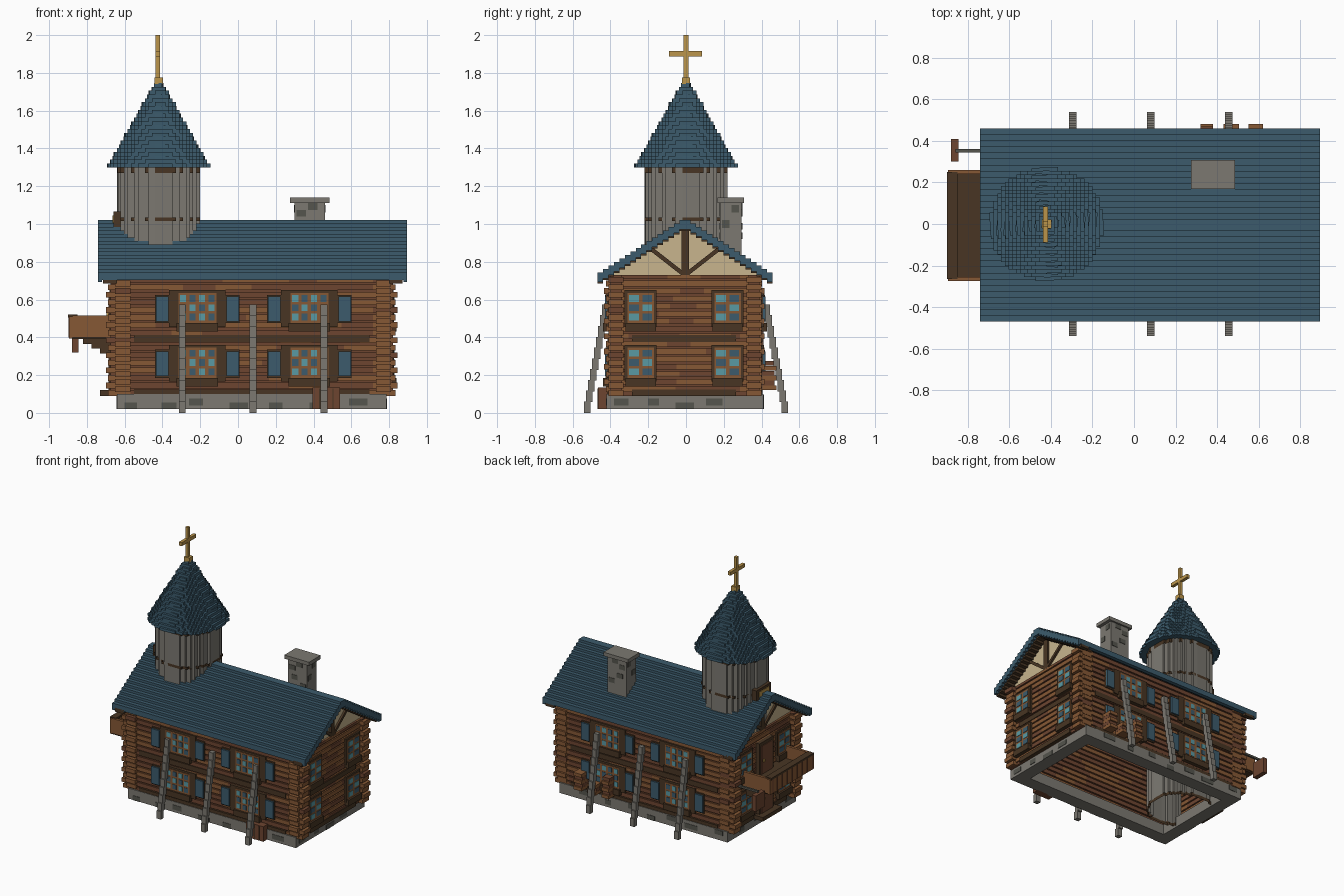
import bpy, bmesh, math, random
from mathutils import Matrix, Vector

random.seed(4)
cube = bpy.data.objects.get("Cube")
if cube:
    bpy.data.objects.remove(cube)

# ---- colours
COLOURS = {
    "roof_blue": (0.045, 0.105, 0.15),
    "log_orange": (0.24, 0.098, 0.035),
    "log_rust": (0.155, 0.06, 0.03),
    "dark_timber": (0.065, 0.036, 0.017),
    "stone": (0.20, 0.19, 0.165),
    "dark_stone": (0.09, 0.09, 0.075),
    "plaster": (0.58, 0.46, 0.27),
    "gold": (0.50, 0.30, 0.07),
    "glass": (0.10, 0.32, 0.37),
}
NAMES = list(COLOURS)
MATS = []
for mat_name, rgb in COLOURS.items():
    m = bpy.data.materials.new(mat_name)
    m.use_nodes = True
    m.diffuse_color = (*rgb, 1)
    bsdf = m.node_tree.nodes["Principled BSDF"]
    bsdf.inputs["Base Color"].default_value = (*rgb, 1)
    bsdf.inputs["Roughness"].default_value = 0.9
    MATS.append(m)


class Part:
    """Collects boxes and prisms into one named object."""

    def __init__(self, name):
        self.name, self.bm = name, bmesh.new()

    def box(self, x, y, z, mat, turn=None):
        size = [abs(a[1] - a[0]) for a in (x, y, z)]
        mid = Vector([(a[0] + a[1]) / 2 for a in (x, y, z)])
        mtx = Matrix.Translation(mid) @ (turn or Matrix()) @ Matrix.Diagonal((*size, 1))
        made = bmesh.ops.create_cube(self.bm, size=1, matrix=mtx)
        for f in {f for v in made["verts"] for f in v.link_faces}:
            f.material_index = NAMES.index(mat)

    def prism(self, base, offset, mat, caps=True):
        a = [self.bm.verts.new(p) for p in base]
        b = [self.bm.verts.new(Vector(p) + Vector(offset)) for p in base]
        n = len(a)
        faces = [self.bm.faces.new((a[i], a[(i + 1) % n], b[(i + 1) % n], b[i])) for i in range(n)]
        if caps:
            faces += [self.bm.faces.new(a[::-1]), self.bm.faces.new(b)]
        for f in faces:
            f.material_index = NAMES.index(mat)

    def done(self):
        bmesh.ops.recalc_face_normals(self.bm, faces=self.bm.faces)
        mesh = bpy.data.meshes.new(self.name)
        self.bm.to_mesh(mesh)
        self.bm.free()
        for m in MATS:
            mesh.materials.append(m)
        bpy.context.collection.objects.link(bpy.data.objects.new(self.name, mesh))


# wall faces: u runs along the wall, d is the distance outwards
def on_wall(part, wall, u, d, z, mat):
    axis, face, sign = {"front": (1, -0.41, -1), "back": (1, 0.40, 1),
                        "right": (0, 0.81, 1), "left": (0, -0.65, -1)}[wall]
    out = sorted(face + sign * t for t in d)
    part.box(*((u, out) if axis else (out, u)), z, mat)


SPAN = {"front": (-0.70, 0.845), "back": (-0.70, 0.845),
        "right": (-0.435, 0.415), "left": (-0.435, 0.415)}

# ---- stone foundation ring with darker patches
p = Part("foundation")
BASE = {"front": (-0.64, 0.785), "back": (-0.64, 0.785), "right": (-0.42, 0.41), "left": (-0.42, 0.41)}
p.box((-0.64, 0.785), (-0.42, -0.32), (0.02, 0.1), "stone")
p.box((-0.64, 0.785), (0.31, 0.41), (0.02, 0.1), "stone")
p.box((-0.64, -0.54), (-0.32, 0.31), (0.02, 0.1), "stone")
p.box((0.685, 0.785), (-0.32, 0.31), (0.02, 0.1), "stone")
SHIFT = {"front": 0.01, "back": 0.01, "right": -0.025, "left": -0.01}
for wall, (lo, hi) in BASE.items():
    u = lo + 0.04
    while u < hi - 0.12:
        w = random.uniform(0.05, 0.11)
        z = random.choice((0.02, 0.04, 0.06))
        s = SHIFT[wall]
        on_wall(p, wall, (u, u + w), (s - 0.004, s + 0.003), (z, z + 0.035), "dark_stone")
        u += w + random.uniform(0.06, 0.16)
p.done()

# ---- log walls: crossing logs, courses staggered at the corners
p = Part("log_walls")
COURSE = 0.04
for wall, (lo, hi) in SPAN.items():
    side = wall in ("right", "left")
    on_wall(p, wall, (lo + 0.025, hi - 0.025), (-0.07, -0.01), (0.09, 0.73), "log_rust")
    for i in range(16):
        z = 0.09 + i * COURSE + (COURSE / 2 if side else 0)
        top = min(z + COURSE - 0.01, 0.73)
        inset = 0.0 if i % 2 else 0.012
        ends = [lo + inset, lo + 0.13]
        while ends[-1] < hi - 0.4:
            ends.append(ends[-1] + random.uniform(0.12, 0.28))
        ends += [hi - 0.13, hi - inset]
        for k, (a, b) in enumerate(zip(ends, ends[1:])):
            corner = k in (0, len(ends) - 2)
            odds = 0.85 if corner else (0.6 if side else 0.4)
            mat = "log_orange" if random.random() < odds else "log_rust"
            on_wall(p, wall, (a, b), (-0.08, 0.0), (z, top), mat)
p.done()

# ---- dark floor beams
p = Part("floor_beams")
for wall, (lo, hi) in SPAN.items():
    for z in ((0.09, 0.125), (0.375, 0.412)):
        on_wall(p, wall, (lo + 0.15, hi - 0.15), (-0.02, 0.006), z, "dark_timber")
p.done()


# ---- windows
def window(part, wall, c, z, half, shutters):
    frame = half + (0.05 if shutters else 0.015)
    on_wall(part, wall, (c - frame, c + frame), (-0.01, 0.012), (z - 0.02, z + 0.175), "dark_timber")
    on_wall(part, wall, (c - half, c + half), (0, 0.016), (z, z + 0.16), "log_orange")
    cols = 4 if shutters else 2
    cell = 2 * half / cols
    for i in range(cols):
        for j in range(3):
            u, v = c - half + cell * i, z + 0.008 + 0.049 * j
            mat = "roof_blue" if (i + j) % 2 else "glass"
            on_wall(part, wall, (u + 0.009, u + cell - 0.009), (0.01, 0.019), (v + 0.007, v + 0.042), mat)
    on_wall(part, wall, (c - half - 0.01, c + half + 0.01), (0, 0.03), (z - 0.045, z), "dark_timber")
    if shutters:
        for s in (-1, 1):
            a, b = sorted((c + s * (frame + 0.003), c + s * (frame + 0.07)))
            on_wall(part, wall, (a, b), (0, 0.02), (z + 0.01, z + 0.14), "roof_blue")
            on_wall(part, wall, (a - 0.004, b + 0.004), (-0.01, 0.008), (z, z + 0.15), "dark_timber")


for wall in SPAN:
    p = Part(wall + "_windows")
    long_wall = wall in ("front", "back")
    for c in ((-0.215, 0.378) if long_wall else (-0.24, 0.22)):
        for z in (0.185, 0.475):
            window(p, wall, c, z, 0.1 if long_wall else 0.07, long_wall)
    p.done()

# ---- doors on the left wall
p = Part("doors")
for z, h in ((0.12, 0.24), (0.41, 0.25)):
    on_wall(p, "left", (-0.09, 0.08), (0, 0.03), (z, z + h), "dark_timber")
    on_wall(p, "left", (-0.07, 0.06), (0.01, 0.035), (z, z + h - 0.025), "log_rust")
    on_wall(p, "left", (0.03, 0.045), (0.03, 0.045), (z + 0.1, z + 0.12), "gold")
on_wall(p, "left", (-0.12, 0.11), (0, 0.08), (0.09, 0.12), "dark_timber")
p.done()

# ---- balcony
p = Part("balcony")
p.box((-0.88, -0.64), (-0.265, 0.25), (0.39, 0.42), "dark_timber")
p.box((-0.895, -0.875), (-0.275, 0.26), (0.395, 0.51), "log_orange")
p.box((-0.90, -0.85), (-0.265, 0.25), (0.505, 0.52), "dark_timber")
for y in (-0.275, 0.24):
    p.box((-0.875, -0.66), (y, y + 0.02), (0.40, 0.515), "log_orange")
for k in range(9):
    y = -0.255 + k * 0.06
    p.box((-0.898, -0.87), (y, y + 0.008), (0.40, 0.505), "log_rust")
for y in (-0.22, -0.01, 0.19):
    for k in range(3):
        p.box((-0.82 + 0.045 * k, -0.64), (y, y + 0.03), (0.365 - 0.025 * k, 0.39), "dark_timber")
p.done()

# ---- hanging sign
p = Part("hanging_sign")
p.box((-0.88, -0.845), (0.30, 0.41), (0.32, 0.44), "log_rust")
p.box((-0.86, -0.64), (0.345, 0.36), (0.44, 0.455), "dark_stone")
p.done()

# ---- plaster gables with timber braces
p = Part("gables")
for x, out in ((0.775, 1), (-0.615, -1)):
    p.prism([(x, -0.415, 0.725), (x, 0.405, 0.725), (x, -0.005, 0.985)], (0.02 * out, 0, 0), "plaster")
    face = sorted((x, x + 0.035 * out))
    p.box(face, (-0.025, 0.015), (0.73, 0.97), "dark_timber")
    for s in (-1, 1):
        mid = s * 0.1 - 0.005
        p.box(face, (mid - 0.125, mid + 0.125), (0.795, 0.817), "dark_timber",
              Matrix.Rotation(s * math.radians(38), 4, "X"))
p.done()

# ---- stepped roof with drooping verge boards
p = Part("main_roof")
STEPS, RUN, DROP = 16, 0.029, 0.0185
for i in range(STEPS):
    z = 1.022 - i * DROP
    for s in (-1, 1):
        y = sorted((-0.005 + s * RUN * i, -0.005 + s * RUN * (i + 1)))
        p.box((-0.74, 0.895), y, (z - 0.04, z), "roof_blue")
        for a, b in ((-0.74, -0.72), (0.875, 0.895)):
            p.box((a, b), y, (z - 0.052, z - 0.001), "roof_blue")
        for a, b in ((-0.715, -0.64), (0.80, 0.87)):
            p.box((a, b), y, (z - 0.06, z - 0.03), "dark_timber")
p.done()

# ---- chimney
p = Part("chimney")
p.box((0.30, 0.46), (0.18, 0.295), (0.80, 1.12), "stone")
p.box((0.275, 0.485), (0.168, 0.308), (1.112, 1.14), "stone")
for x, z in ((0.31, 1.04), (0.40, 0.92), (0.37, 1.075), (0.33, 0.97)):
    p.box((x, x + 0.05), (0.177, 0.298), (z, z + 0.035), "dark_stone")
for y, z in ((0.19, 0.98), (0.24, 1.06)):
    p.box((0.297, 0.463), (y, y + 0.04), (z, z + 0.04), "dark_stone")
p.done()


# ---- round tower on a stepped outline
def stepped_circle(cx, r, z, v=0.0183):
    quarter, i = [], 0
    while i * v < r - 1e-6:
        x = i * v
        y = max(v, round(math.sqrt(r * r - x * x) / v) * v)
        for q in ((x, y), (min(x + v, r), y)):
            if not quarter or (Vector(q) - Vector(quarter[-1])).length > 1e-5:
                quarter.append(q)
        i += 1
    pts = []
    for _ in range(4):
        pts += [(cx + x, y, z) for x, y in quarter[1:]]
        quarter = [(y, -x) for x, y in quarter]
    return pts


TX = -0.42
p = Part("tower")
p.prism(stepped_circle(TX, 0.215, 0.05), (0, 0, 1.25), "stone", caps=False)
for z, h in ((0.03, 0.025), (1.015, 0.02), (1.27, 0.03)):
    p.prism(stepped_circle(TX, 0.219, z), (0, 0, h), "dark_timber", caps=False)
p.done()

p = Part("tower_roof")
LAYERS = 22
for i in range(LAYERS):
    r = 0.268 - 0.242 * i / (LAYERS - 1)
    p.prism(stepped_circle(TX, r, 1.30 + i * 0.0203), (0, 0, 0.0203), "roof_blue")
p.done()

# ---- gold cross and tower plaque
p = Part("roof_cross")
p.box((TX - 0.022, TX + 0.022), (-0.022, 0.022), (1.74, 1.775), "gold")
p.box((TX - 0.018, TX + 0.006), (-0.012, 0.012), (1.76, 2.0), "gold")
p.box((TX - 0.018, TX + 0.006), (-0.09, 0.085), (1.888, 1.915), "gold")
p.done()

p = Part("tower_plaque")
p.box((-0.66, -0.62), (-0.09, 0.09), (0.985, 1.065), "dark_timber")
p.box((-0.664, -0.65), (-0.06, 0.06), (1.005, 1.045), "gold")
p.done()

# ---- leaning stepped buttress posts
p = Part("buttress_posts")
for x in (-0.295, 0.08, 0.455):
    for s in (-1, 1):
        for i in range(10):
            y, z = 0.505 - 0.0105 * i, i * 0.057
            p.box((x - 0.018, x + 0.018), sorted((s * y, s * (y + 0.034))), (z, z + 0.061), "stone")
p.done()

# ---- crate in front and log piles behind
p = Part("crate")
p.box((0.395, 0.54), (-0.465, -0.41), (0.02, 0.135), "log_rust")
for x in (0.43, 0.465, 0.50):
    p.box((x, x + 0.006), (-0.468, -0.42), (0.02, 0.13), "dark_timber")
p.done()

p = Part("log_piles")
for a, b, n in ((0.32, 0.38, 6), (0.43, 0.505, 3), (0.55, 0.62, 5)):
    for i in range(n):
        z = 0.12 + i * 0.026
        p.box((a, b), (0.39, 0.48 - 0.012 * (i % 2)), (z, z + 0.025), "log_rust" if i % 2 else "log_orange")
p.done()
